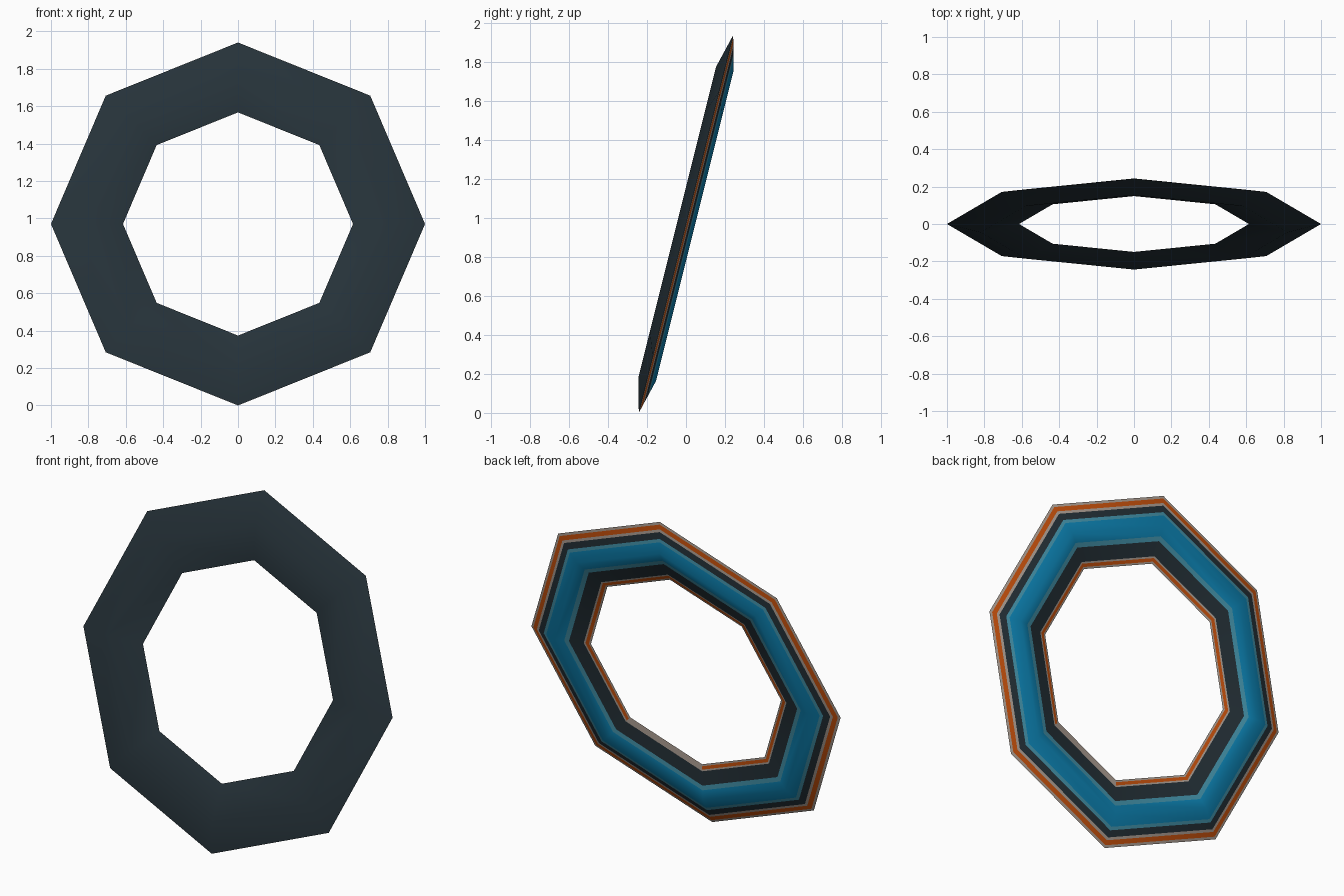
import bpy, bmesh, math
from mathutils import Matrix

if "Cube" in bpy.data.objects:
    bpy.data.objects.remove(bpy.data.objects["Cube"])

SIDES = 8
R_OUT, R_IN, R_RIDGE, DEPTH = 1.0, 0.615, 0.82, 0.046
TILT = math.atan(0.25)


def material(name, rgb):
    m = bpy.data.materials.new(name)
    m.diffuse_color = (*rgb, 1.0)
    m.use_nodes = True
    m.node_tree.nodes["Principled BSDF"].inputs["Base Color"].default_value = m.diffuse_color
    return m


DARK, BLUE, LIGHT, ORANGE, BEIGE = range(5)
materials = [
    material("dark slate", (0.019, 0.032, 0.041)),
    material("blue", (0.004, 0.235, 0.470)),
    material("light blue", (0.061, 0.310, 0.430)),
    material("orange", (0.610, 0.088, 0.004)),
    material("warm grey", (0.450, 0.370, 0.315)),
]

# Back stripes, from outer edge to inner edge: (end fraction of width, colour)
bands = [(0.04, BEIGE), (0.11, ORANGE), (0.15, BEIGE), (0.25, DARK),
         (0.30, LIGHT), ((R_OUT - R_RIDGE) / (R_OUT - R_IN), BLUE),
         (0.61, BLUE), (0.68, LIGHT), (0.895, DARK), (0.92, BEIGE),
         (0.97, ORANGE), (1.0, BEIGE)]


def back_depth(r):
    if r > R_RIDGE:
        return DEPTH * (R_OUT - r) / (R_OUT - R_RIDGE)
    return DEPTH * (r - R_IN) / (R_RIDGE - R_IN)


# Diamond cross-section: outer edge, striped back, inner edge, front ridge
profile, colours = [(R_OUT, 0.0)], []
for t, colour in bands:
    r = R_OUT + (R_IN - R_OUT) * t
    profile.append((r, back_depth(r)))
    colours.append(colour)
profile.append((R_RIDGE, -DEPTH))
colours += [DARK, DARK]

# Sweep the cross-section around an octagon
bm = bmesh.new()
rings = []
for k in range(SIDES):
    a = 2 * math.pi * k / SIDES
    rings.append([bm.verts.new((r * math.cos(a), d, r * math.sin(a)))
                  for r, d in profile])
n = len(profile)
for k in range(SIDES):
    p, q = rings[k], rings[(k + 1) % SIDES]
    for i in range(n):
        j = (i + 1) % n
        f = bm.faces.new((p[i], p[j], q[j], q[i]))
        f.material_index = colours[i]
        # One lower segment has a plain grey inner border
        if k == 6 and i == len(bands) - 2:
            f.material_index = BEIGE
bmesh.ops.recalc_face_normals(bm, faces=bm.faces)

# Lean the ring back and stand it on the ground
bm.transform(Matrix.Translation((0, 0, R_OUT * math.cos(TILT))) @
             Matrix.Rotation(-TILT, 4, 'X'))
mesh = bpy.data.meshes.new("ring")
bm.to_mesh(mesh)
bm.free()
for m in materials:
    mesh.materials.append(m)
ring = bpy.data.objects.new("octagonal_ring", mesh)
bpy.context.collection.objects.link(ring)
bpy.context.view_layer.objects.active = ring
ring.select_set(True)
bpy.ops.object.shade_smooth_by_angle(angle=math.radians(50))
